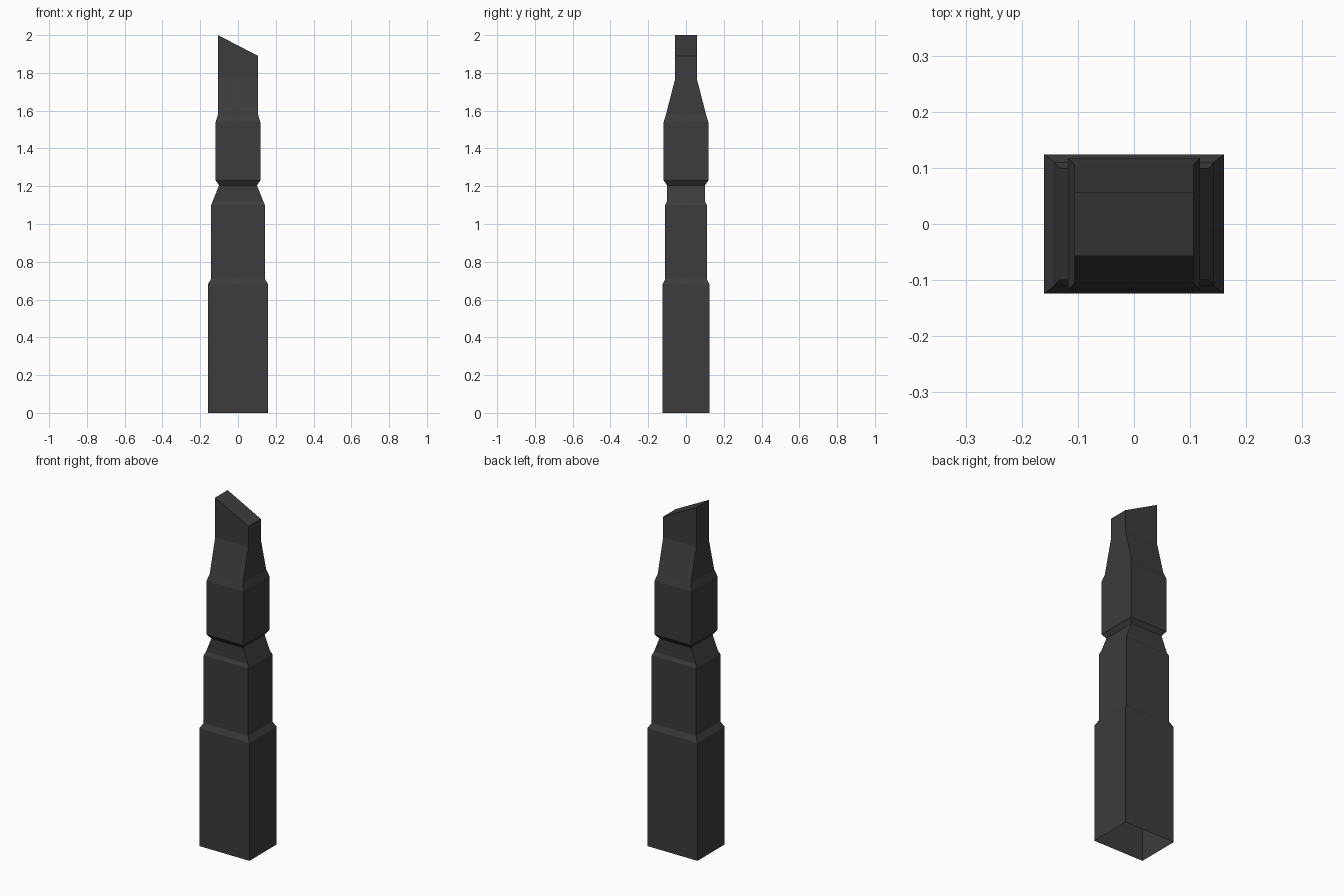
import bpy, bmesh

if "Cube" in bpy.data.objects:
    bpy.data.objects.remove(bpy.data.objects["Cube"])

# Stacked rectangular rings: (z, half width in x, half depth in y)
RINGS = [
    (0.00, 0.160, 0.124), (0.68, 0.160, 0.124),   # base block
    (0.71, 0.142, 0.110), (1.10, 0.142, 0.110),   # middle block
    (1.12, 0.134, 0.100), (1.205, 0.100, 0.100),  # neck
    (1.23, 0.118, 0.118), (1.54, 0.118, 0.118),   # collar
    (1.58, 0.106, 0.106), (1.77, 0.106, 0.057),   # tapered head
    (1.945, 0.106, 0.057),                        # slanted tip
]
TIP_SLOPE = 0.055 / 0.106

bm = bmesh.new()
loops = []
for i, (z, hx, hy) in enumerate(RINGS):
    slope = TIP_SLOPE if i == len(RINGS) - 1 else 0
    loops.append([bm.verts.new((sx * hx, sy * hy, z - slope * sx * hx))
                  for sx, sy in ((-1, -1), (1, -1), (1, 1), (-1, 1))])

# Walls between the rings; the underside stays open
for low, high in zip(loops, loops[1:]):
    for k in range(4):
        n = (k + 1) % 4
        bm.faces.new((low[k], low[n], high[n], high[k]))
bm.faces.new(loops[-1])

mesh = bpy.data.meshes.new("stone_pillar")
bm.to_mesh(mesh)
bm.free()
pillar = bpy.data.objects.new("stone_pillar", mesh)
bpy.context.collection.objects.link(pillar)

# Dark grey surface
mat = bpy.data.materials.new("dark_grey")
mat.diffuse_color = (0.045, 0.045, 0.045, 1)
mat.use_nodes = True
mat.node_tree.nodes["Principled BSDF"].inputs["Base Color"].default_value = mat.diffuse_color
mesh.materials.append(mat)
